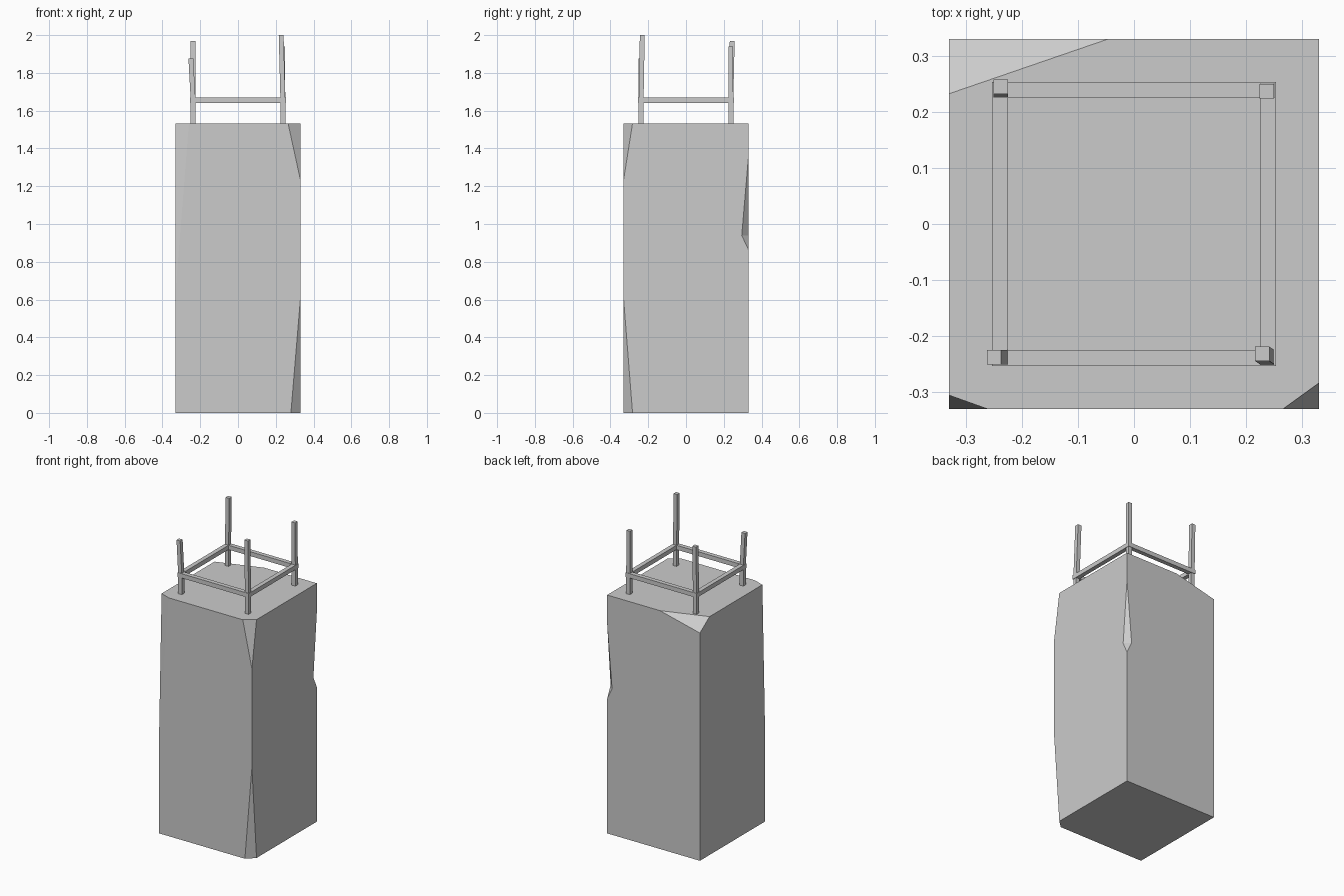
import bpy, bmesh
from mathutils import Vector

if "Cube" in bpy.data.objects:
    bpy.data.objects.remove(bpy.data.objects["Cube"], do_unlink=True)

concrete = bpy.data.materials.new("concrete_grey")
concrete.use_nodes = True
GREY = (0.6, 0.6, 0.6, 1)
concrete.diffuse_color = GREY
concrete.node_tree.nodes["Principled BSDF"].inputs["Base Color"].default_value = GREY

H = 0.33      # half width of the pillar
TOP = 1.533   # height of the pillar


def box(lo, hi):
    bm = bmesh.new()
    bmesh.ops.create_cube(bm, size=1)
    lo, hi = Vector(lo), Vector(hi)
    for v in bm.verts:
        v.co = (lo + hi) / 2 + v.co * (hi - lo)
    return bm


def slice_off(bm, points, keep):
    """Cut along the plane through three points, keep one side, cap the cut."""
    a, b, c = map(Vector, points)
    n = (b - a).cross(c - a).normalized()
    if n.dot(Vector(keep) - a) > 0:
        n = -n
    geom = bm.verts[:] + bm.edges[:] + bm.faces[:]
    cut = bmesh.ops.bisect_plane(bm, geom=geom, plane_co=a, plane_no=n,
                                 dist=1e-5, clear_outer=True)
    edges = [e for e in cut["geom_cut"] if isinstance(e, bmesh.types.BMEdge)]
    bmesh.ops.holes_fill(bm, edges=edges)
    bmesh.ops.recalc_face_normals(bm, faces=bm.faces[:])


def finish(bm, name):
    mesh = bpy.data.meshes.new(name)
    bm.to_mesh(mesh)
    bm.free()
    mesh.materials.append(concrete)
    ob = bpy.data.objects.new(name, mesh)
    bpy.context.collection.objects.link(ob)
    return ob


# Pillar with chipped corners: side signs, chip length in x and y, end z, tip z
pillar = box((-H, -H, 0), (H, H, TOP))
chips = [
    (1, -1, 0.065, 0.047, TOP, 1.235),
    (1, -1, 0.05, 0.047, 0, 0.6),
    (-1, 1, 0.285, 0.098, TOP, 1.465),
    (-1, -1, 0.07, 0.025, TOP, 0.65),
]
for sx, sy, dx, dy, z, tip in chips:
    slice_off(pillar, [(sx * (H - dx), sy * H, z), (sx * H, sy * (H - dy), z),
                       (sx * H, sy * H, tip)], (0, 0, TOP / 2))
pillar = finish(pillar, "pillar")

# Wedge-shaped notch in the back left edge
notch = box((0.2, 0.2, 0.7), (0.5, 0.5, 1.5))
side_a, side_b = (H, H - 0.035, 0.94), (H - 0.035, H, 0.94)
for z in (1.35, 0.865):
    slice_off(notch, [side_a, side_b, (H, H, z)], (0.5, 0.5, 0.96))
notch = finish(notch, "notch_cutter")
mod = pillar.modifiers.new("notch", 'BOOLEAN')
mod.operation = 'DIFFERENCE'
mod.solver = 'EXACT'
mod.object = notch
bpy.context.view_layer.objects.active = pillar
bpy.ops.object.modifier_apply(modifier="notch")
bpy.data.objects.remove(notch, do_unlink=True)

# Upright rods, straight to the ring and leaning above it
R, W = 0.2375, 0.0128
RING_Z = 1.655
rods = [
    ("front_left_rod", 1, -1, -0.009, 0.006, 2.0),
    ("front_right_rod", -1, -1, -0.012, 0, 1.875),
    ("back_left_rod", 1, 1, -0.001, -0.001, 1.94),
    ("back_right_rod", -1, 1, 0, 0.007, 1.968),
]
for name, sx, sy, lean_x, lean_y, top in rods:
    x, y = sx * R, sy * R
    bm = box((x - W, y - W, TOP - 0.02), (x + W, y + W, RING_Z))
    cap = [f for f in bm.faces if f.normal.z > 0.9]
    grown = bmesh.ops.extrude_face_region(bm, geom=cap)
    bmesh.ops.delete(bm, geom=cap, context='FACES_ONLY')
    verts = [v for v in grown["geom"] if isinstance(v, bmesh.types.BMVert)]
    bmesh.ops.translate(bm, verts=verts, vec=(lean_x, lean_y, top - RING_Z))
    finish(bm, name)

# Square ring of tie bars
C, T = 0.239, 0.014
for side, s in (("front", -1), ("back", 1)):
    finish(box((-C - T, s * C - T, RING_Z - T), (C + T, s * C + T, RING_Z + T)),
           side + "_tie_bar")
for side, s in (("right", -1), ("left", 1)):
    finish(box((s * C - T, -C + T, RING_Z - T), (s * C + T, C - T, RING_Z + T)),
           side + "_tie_bar")
